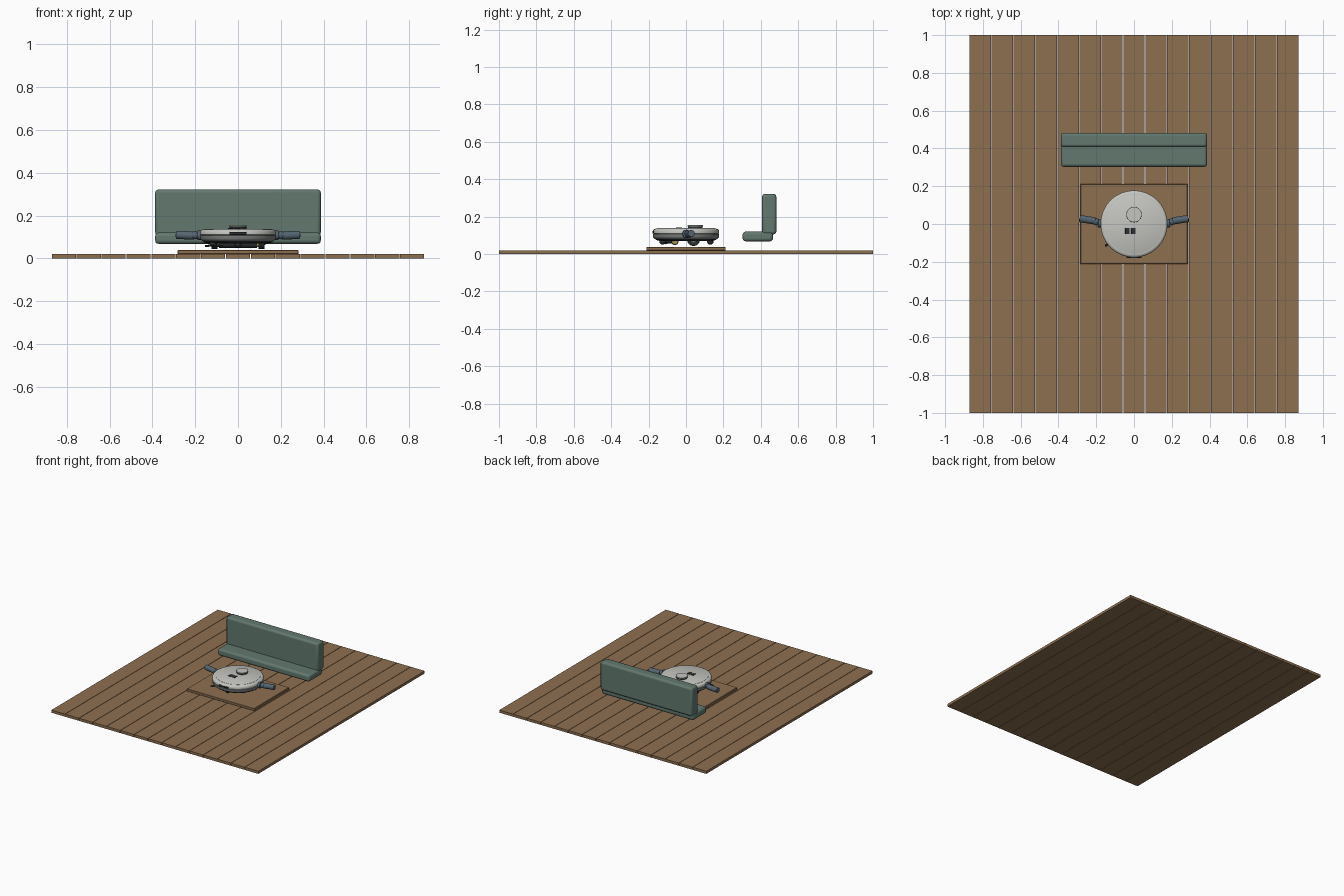
import bpy, math
from mathutils import Vector

old = bpy.data.objects.get("Cube")
if old:
    bpy.data.objects.remove(old, do_unlink=True)


def material(name, r, g, b):
    m = bpy.data.materials.new(name)
    m.use_nodes = True
    m.diffuse_color = (r, g, b, 1)
    m.node_tree.nodes["Principled BSDF"].inputs["Base Color"].default_value = (r, g, b, 1)
    return m


wood = material("wood brown", 0.27, 0.16, 0.08)
green = material("sofa green", 0.125, 0.19, 0.16)
shell = material("shell light grey", 0.56, 0.56, 0.53)
trim = material("trim grey", 0.2, 0.21, 0.21)
dark = material("dark charcoal", 0.025, 0.03, 0.032)
blue = material("arm blue grey", 0.09, 0.13, 0.165)
brass = material("brush yellow", 0.4, 0.28, 0.08)


def finish(name, mat, bevel=0, segments=3):
    ob = bpy.context.object
    ob.name = name
    ob.data.materials.append(mat)
    if bevel:
        mod = ob.modifiers.new("Bevel", "BEVEL")
        mod.width, mod.segments = bevel, segments
    bpy.ops.object.shade_smooth_by_angle(angle=math.radians(35))
    return ob


def box(name, mat, lo, hi, bevel=0, segments=3):
    lo, hi = Vector(lo), Vector(hi)
    bpy.ops.mesh.primitive_cube_add(size=1, location=(lo + hi) / 2)
    bpy.context.object.scale = hi - lo
    bpy.ops.object.transform_apply(location=False, rotation=False, scale=True)
    return finish(name, mat, bevel, segments)


def rod(name, mat, a, b, radius, bevel=0, sides=32):
    a, b = Vector(a), Vector(b)
    bpy.ops.mesh.primitive_cylinder_add(vertices=sides, radius=radius, depth=(b - a).length,
                                        location=(a + b) / 2)
    bpy.context.object.rotation_euler = (b - a).to_track_quat("Z", "Y").to_euler()
    return finish(name, mat, bevel)


def ball(name, mat, at, radius):
    bpy.ops.mesh.primitive_uv_sphere_add(segments=24, ring_count=12, radius=radius, location=at)
    return finish(name, mat)


def turned(name, mat, profile, sides=64):
    """Revolve a closed-end profile of (radius, height) points around z."""
    verts, faces = [], []
    for r, z in profile:
        for i in range(sides):
            t = math.tau * i / sides
            verts.append((r * math.cos(t), r * math.sin(t), z))
    for k in range(len(profile) - 1):
        for i in range(sides):
            j = (i + 1) % sides
            faces.append((k * sides + i, k * sides + j, (k + 1) * sides + j, (k + 1) * sides + i))
    faces.append(tuple(reversed(range(sides))))
    faces.append(tuple(range(len(verts) - sides, len(verts))))
    me = bpy.data.meshes.new(name)
    me.from_pydata(verts, [], faces)
    ob = bpy.data.objects.new(name, me)
    bpy.context.collection.objects.link(ob)
    bpy.ops.object.select_all(action="DESELECT")
    ob.select_set(True)
    bpy.context.view_layer.objects.active = ob
    return finish(name, mat)


# Floor of long planks with narrow gaps
count, width, gap = 15, 0.1163, 0.003
for i in range(count):
    x = (i - (count - 1) / 2) * width
    half = (width - gap) / 2
    box(f"floor_plank_{i + 1}", wood, (x - half, -1, 0), (x + half, 1, 0.02))

# Thin mat under the robot
box("mat", wood, (-0.283, -0.212, 0.02), (0.283, 0.212, 0.038), 0.002, 1)

# Sofa
box("sofa_seat", green, (-0.387, 0.303, 0.068), (0.387, 0.465, 0.12), 0.015)
box("sofa_back", green, (-0.387, 0.407, 0.105), (0.387, 0.483, 0.322), 0.015)

# Round robot body
turned("chassis", dark, [(0.14, 0.07), (0.16, 0.075), (0.168, 0.084), (0.168, 0.105)])
turned("bumper", trim, [(0.165, 0.08), (0.174, 0.086), (0.177, 0.092), (0.177, 0.106), (0.172, 0.108)])
turned("body_shell", shell, [(0.172, 0.108), (0.177, 0.111), (0.177, 0.124), (0.173, 0.131),
                             (0.165, 0.135), (0.158, 0.136)])
turned("top_plate", shell, [(0.156, 0.134), (0.156, 0.137), (0.154, 0.138)])

# Sensor turret and buttons on the lid
rod("turret_base", dark, (0, 0.05, 0.135), (0, 0.05, 0.148), 0.039)
rod("turret_cap", shell, (0, 0.05, 0.147), (0, 0.05, 0.154), 0.041, 0.002)
for name, x in (("left_button", -0.003), ("right_button", -0.035)):
    box(name, dark, (x - 0.012, -0.053, 0.137), (x + 0.012, -0.02, 0.141), 0.001, 1)

# Front sensor window
box("front_sensor", dark, (-0.04, -0.179, 0.11), (0.04, -0.17, 0.123), 0.002, 1)

# Arms reaching out to each side
for side, s in (("left", 1), ("right", -1)):
    rod(f"{side}_arm_mount", blue, (s * 0.16, 0, 0.108), (s * 0.19, 0.004, 0.108), 0.022, 0.004)
    rod(f"{side}_upper_arm", blue, (s * 0.175, 0.003, 0.108), (s * 0.215, 0.016, 0.108), 0.014)
    ball(f"{side}_elbow", blue, (s * 0.2, 0.012, 0.108), 0.019)
    rod(f"{side}_forearm", blue, (s * 0.205, 0.016, 0.106), (s * 0.289, 0.029, 0.11), 0.019, 0.004)
    # Drive wheel
    rod(f"{side}_wheel", dark, (s * 0.095, 0.04, 0.077), (s * 0.125, 0.04, 0.077), 0.034, 0.004)
    rod(f"{side}_wheel_hub", trim, (s * 0.12, 0.04, 0.077), (s * 0.128, 0.04, 0.077), 0.015)

# Casters, roller brush and side brush underneath
for name, y in (("front_caster", -0.125), ("rear_caster", 0.13)):
    ball(name, dark, (0, y, 0.068), 0.018)
rod("roller_brush", dark, (-0.09, -0.06, 0.068), (0.09, -0.06, 0.068), 0.02, 0.003)
for s in (-1, 1):
    rod("roller_end", brass, (s * 0.09, -0.06, 0.068), (s * 0.098, -0.06, 0.068), 0.016)
hub = Vector((-0.115, -0.09, 0.062))
rod("side_brush_hub", dark, hub, hub + Vector((0, 0, 0.016)), 0.016)
for k in range(3):
    t = math.radians(215 + 120 * k)
    tip = hub + Vector((math.cos(t) * 0.045, math.sin(t) * 0.045, -0.005))
    rod("side_brush_bristle", dark, hub, tip, 0.005, sides=10)
